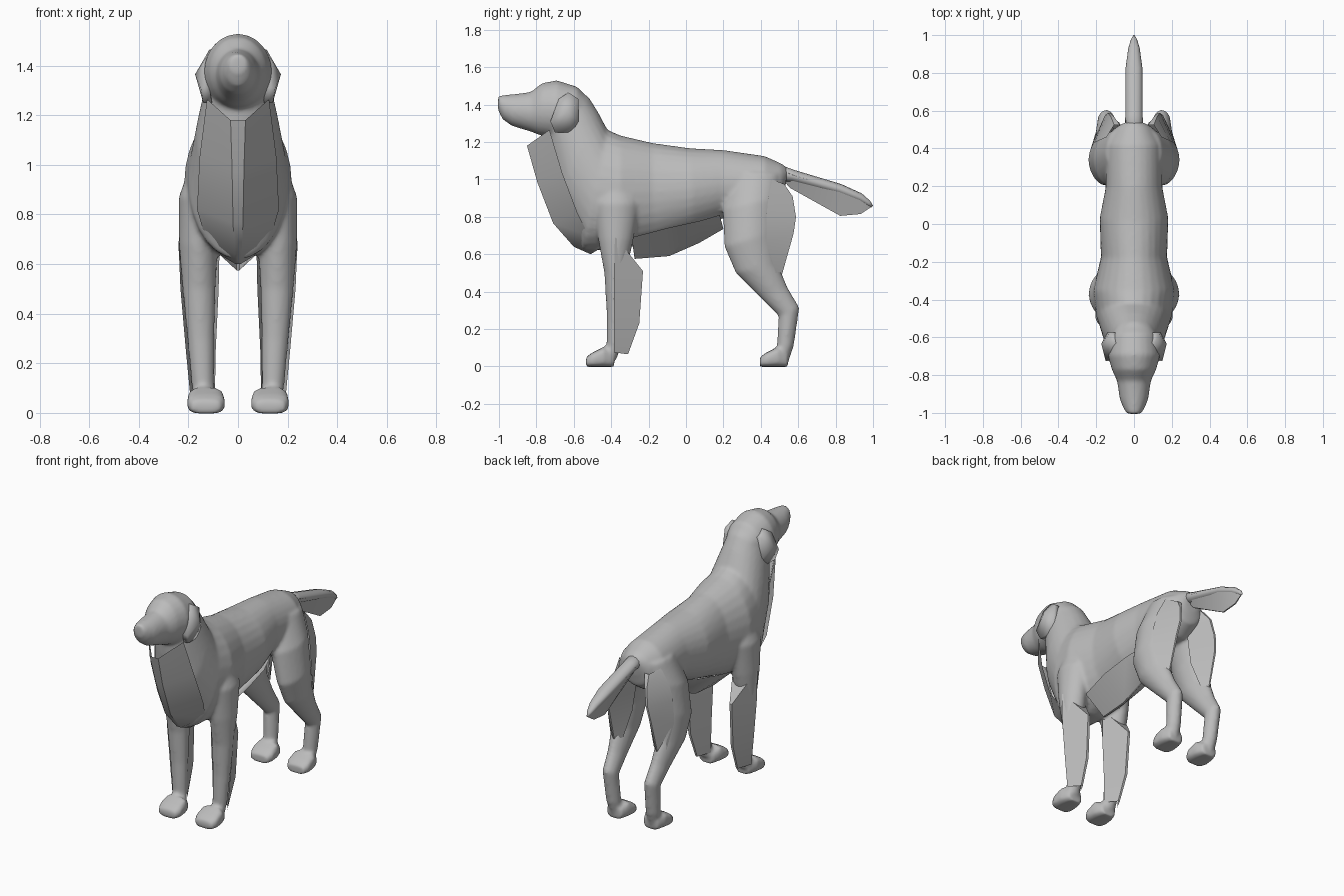
import bpy, bmesh, math
from mathutils import Vector

coat = bpy.data.materials.new("grey coat")
coat.diffuse_color = (0.5, 0.5, 0.5, 1)


def finish(bm, name, smooth=True):
    bmesh.ops.recalc_face_normals(bm, faces=bm.faces)
    me = bpy.data.meshes.new(name)
    bm.to_mesh(me)
    bm.free()
    me.materials.append(coat)
    for p in me.polygons:
        p.use_smooth = smooth
    ob = bpy.data.objects.new(name, me)
    bpy.context.collection.objects.link(ob)
    return ob


def loft(name, rings, n=24, power=1.0):
    """Rings: (edge A (y, z), edge B (y, z), half width, centre x)."""
    bm = bmesh.new()
    loops = []
    for a, b, w, cx in rings:
        a, b = Vector((cx, *a)), Vector((cx, *b))
        mid, half = (a + b) / 2, (a - b) / 2
        loop = []
        for i in range(n):
            t = 2 * math.pi * i / n
            c, s = math.cos(t), math.sin(t)
            c = math.copysign(abs(c) ** power, c)
            s = math.copysign(abs(s) ** power, s)
            loop.append(bm.verts.new(mid + half * c + Vector((w * s, 0, 0))))
        loops.append(loop)
    for l, m in zip(loops, loops[1:]):
        for i in range(n):
            j = (i + 1) % n
            bm.faces.new((l[i], l[j], m[j], m[i]))
    bm.faces.new(loops[0])
    bm.faces.new(loops[-1])
    return finish(bm, name)


def fringe(name, rows, side=1):
    """Open hair sheet folded at its tip.
    Rows: (root (y, z), tip (y, z), root half width, tip half width, centre x)."""
    bm = bmesh.new()
    loops = []
    for root, tip, w, tw, cx in rows:
        cx *= side
        pts = [(cx - w, *root), (cx - tw, *tip), (cx + tw, *tip), (cx + w, *root)]
        loops.append([bm.verts.new(p) for p in pts])
    for l, m in zip(loops, loops[1:]):
        for i in range(3):
            bm.faces.new((l[i], l[i + 1], m[i + 1], m[i]))
    ob = finish(bm, name)
    with bpy.context.temp_override(active_object=ob, object=ob, selected_objects=[ob],
                                   selected_editable_objects=[ob]):
        bpy.ops.object.shade_smooth_by_angle(angle=math.radians(40))
    return ob


# Trunk and neck
body = loft("body", [(*r, 0) for r in [
    ((0.545, 1.06), (0.53, 0.95), 0.05),
    ((0.51, 1.085), (0.51, 0.87), 0.10),
    ((0.42, 1.125), (0.42, 0.81), 0.148),
    ((0.20, 1.157), (0.19, 0.79), 0.15),
    ((0.02, 1.167), (0.04, 0.73), 0.182),
    ((-0.18, 1.195), (-0.17, 0.67), 0.175),
    ((-0.35, 1.235), (-0.36, 0.62), 0.218),
    ((-0.42, 1.265), (-0.55, 0.62), 0.20),
    ((-0.47, 1.36), (-0.69, 0.90), 0.167),
    ((-0.52, 1.44), (-0.73, 1.14), 0.135),
    ((-0.58, 1.48), (-0.74, 1.24), 0.115)]], 28)

# Skull and muzzle
head = loft("head", [(*r, 0) for r in [
    ((-0.52, 1.43), (-0.56, 1.30), 0.095),
    ((-0.58, 1.495), (-0.63, 1.24), 0.128),
    ((-0.69, 1.53), (-0.71, 1.22), 0.138),
    ((-0.77, 1.515), (-0.78, 1.235), 0.116),
    ((-0.83, 1.467), (-0.83, 1.255), 0.09),
    ((-0.93, 1.455), (-0.93, 1.285), 0.075),
    ((-0.985, 1.45), (-0.98, 1.32), 0.053),
    ((-1.005, 1.446), (-1.005, 1.37), 0.035)]])

parts = [head]
for s, side in ((-1, "left"), (1, "right")):
    # Front leg with shoulder
    parts.append(loft(side + "_front_leg", [(a, b, w, s * x) for a, b, w, x in [
        ((-0.44, 1.08), (-0.29, 1.08), 0.045, 0.118),
        ((-0.49, 0.87), (-0.25, 0.87), 0.078, 0.161),
        ((-0.47, 0.68), (-0.28, 0.68), 0.078, 0.16),
        ((-0.437, 0.50), (-0.32, 0.50), 0.067, 0.157),
        ((-0.425, 0.30), (-0.335, 0.30), 0.055, 0.15),
        ((-0.425, 0.12), (-0.345, 0.12), 0.046, 0.142),
        ((-0.43, 0.04), (-0.37, 0.04), 0.044, 0.135)]], 24, 1.08))
    # Hind leg with thigh and hock
    parts.append(loft(side + "_hind_leg", [(a, b, w, s * x) for a, b, w, x in [
        ((0.26, 1.04), (0.50, 1.03), 0.06, 0.088),
        ((0.195, 0.84), (0.49, 0.90), 0.095, 0.12),
        ((0.205, 0.64), (0.47, 0.72), 0.085, 0.157),
        ((0.265, 0.50), (0.49, 0.55), 0.07, 0.16),
        ((0.40, 0.365), (0.545, 0.42), 0.052, 0.152),
        ((0.495, 0.27), (0.607, 0.315), 0.046, 0.147),
        ((0.485, 0.11), (0.577, 0.11), 0.045, 0.14),
        ((0.47, 0.03), (0.55, 0.03), 0.04, 0.135)]], 24, 1.12))
    # Paws
    for label, y in (("front", 0.0), ("hind", 0.93)):
        parts.append(loft(f"{side}_{label}_paw", [
            ((y + a, h), (y + a, -0.003), w, s * 0.129) for a, h, w in [
                (-0.535, 0.05, 0.06), (-0.50, 0.075, 0.078),
                (-0.44, 0.105, 0.074), (-0.385, 0.07, 0.05)]], 16, 0.6))

# Blend the trunk, head and legs into one skin
with bpy.context.temp_override(active_object=body, object=body,
                               selected_editable_objects=[body] + parts,
                               selected_objects=[body] + parts):
    bpy.ops.object.join()
remesh = body.modifiers.new("skin", 'REMESH')
remesh.mode, remesh.voxel_size, remesh.use_smooth_shade = 'VOXEL', 0.011, True
relax = body.modifiers.new("relax", 'SMOOTH')
relax.factor, relax.iterations = 0.5, 7

# Tail with hanging hair
loft("tail", [(*r, 0) for r in [
    ((0.47, 1.09), (0.46, 0.99), 0.05), ((0.58, 1.05), (0.565, 0.985), 0.046),
    ((0.83, 0.975), (0.815, 0.92), 0.045), ((0.94, 0.925), (0.925, 0.88), 0.03),
    ((0.985, 0.885), (0.97, 0.86), 0.016), ((1.0, 0.86), (0.99, 0.85), 0.005)]], 12)
fringe("tail_hair", [((0.51, 1.05), (0.50, 1.02), 0.044, 0.012, 0),
                     ((0.58, 1.02), (0.555, 0.955), 0.045, 0.006, 0),
                     ((0.82, 0.95), (0.825, 0.805), 0.043, 0.004, 0),
                     ((0.93, 0.905), (0.935, 0.815), 0.028, 0.004, 0),
                     ((0.99, 0.86), (0.995, 0.855), 0.006, 0.002, 0)])

# Chest ruff and belly hair
fringe("chest_hair", [((-0.73, 1.265), (-0.85, 1.18), 0.125, 0.03, 0),
                      ((-0.66, 1.03), (-0.795, 0.985), 0.155, 0.024, 0),
                      ((-0.58, 0.82), (-0.71, 0.765), 0.165, 0.02, 0),
                      ((-0.52, 0.70), (-0.60, 0.64), 0.13, 0.014, 0),
                      ((-0.46, 0.63), (-0.51, 0.60), 0.06, 0.01, 0)])
fringe("belly_hair", [((-0.29, 0.69), (-0.275, 0.575), 0.13, 0.006, 0),
                      ((-0.10, 0.74), (-0.09, 0.59), 0.145, 0.006, 0),
                      ((0.08, 0.78), (0.07, 0.66), 0.13, 0.006, 0),
                      ((0.18, 0.81), (0.20, 0.735), 0.10, 0.006, 0)])

for s, side in ((-1, "left"), (1, "right")):
    # Hair behind the front leg and behind the thigh
    fringe(side + "_front_leg_hair", [
        ((-0.38, 0.69), (-0.37, 0.685), 0.083, 0.08, 0.157),
        ((-0.385, 0.50), (-0.23, 0.51), 0.077, 0.008, 0.155),
        ((-0.385, 0.25), (-0.25, 0.23), 0.06, 0.008, 0.15),
        ((-0.385, 0.075), (-0.31, 0.065), 0.05, 0.006, 0.143)], s)
    fringe(side + "_thigh_hair", [
        ((0.46, 1.0), (0.525, 0.975), 0.055, 0.015, 0.09),
        ((0.44, 0.90), (0.57, 0.91), 0.075, 0.008, 0.115),
        ((0.43, 0.80), (0.588, 0.80), 0.077, 0.006, 0.133),
        ((0.43, 0.66), (0.575, 0.71), 0.07, 0.006, 0.148),
        ((0.48, 0.50), (0.51, 0.48), 0.045, 0.004, 0.153)], s)
    # Hanging ear flap: inner and outer outline, upper edge close to the skull
    outline = [(-0.68, 1.43, 0.13), (-0.725, 1.31, 0.15), (-0.70, 1.25, 0.14),
               (-0.61, 1.25, 0.137), (-0.575, 1.31, 0.142), (-0.575, 1.43, 0.128),
               (-0.63, 1.465, 0.115)]
    bm = bmesh.new()
    inner = [bm.verts.new((s * (x - 0.035), y, z)) for y, z, x in outline]
    outer = [bm.verts.new((s * x, y, z)) for y, z, x in outline]
    peak = bm.verts.new((s * 0.173, -0.635, 1.365))
    bm.faces.new(inner)
    for i in range(len(outline)):
        j = (i + 1) % len(outline)
        bm.faces.new((inner[i], inner[j], outer[j], outer[i]))
        bm.faces.new((outer[i], outer[j], peak))
    finish(bm, side + "_ear")
